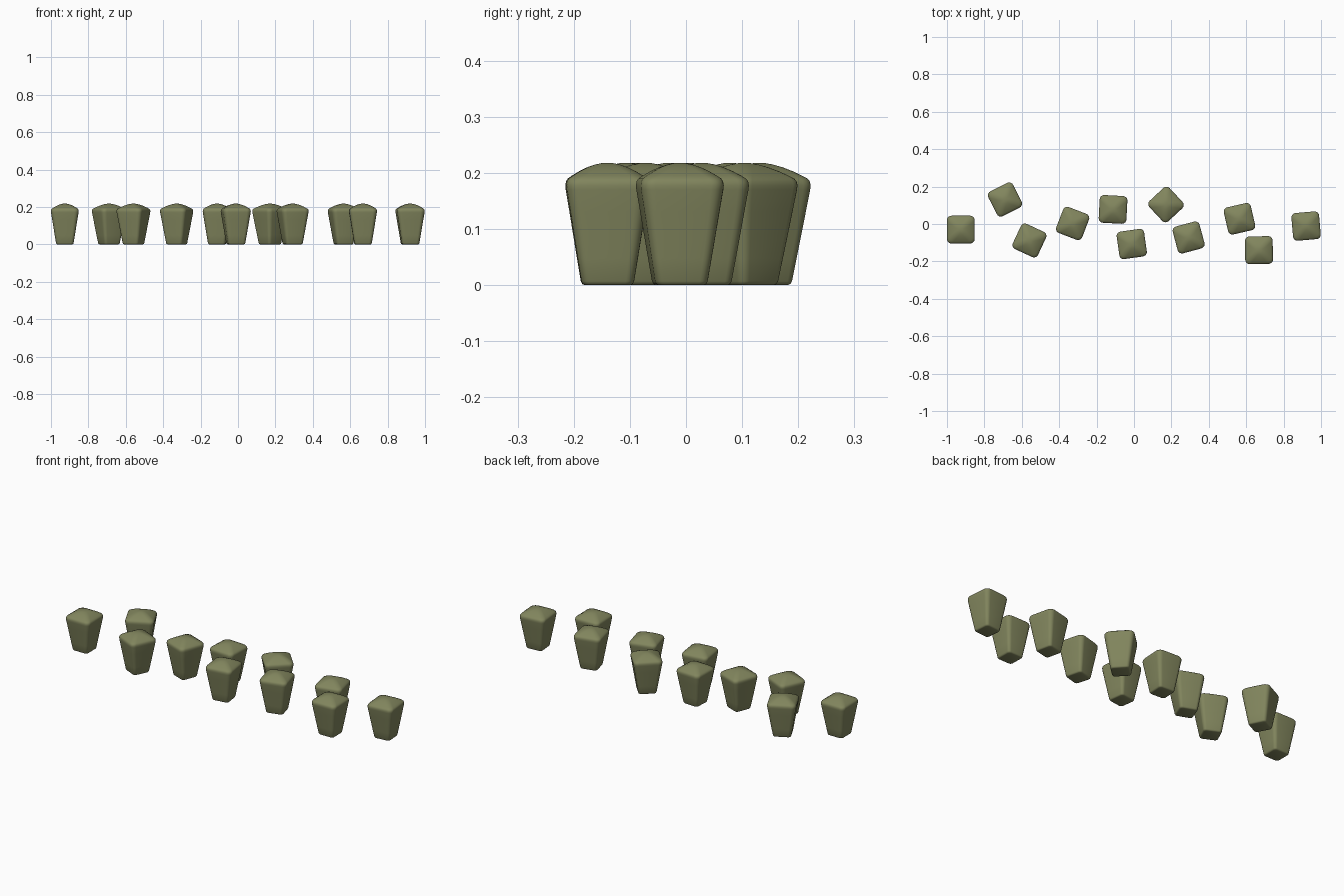
import bpy, bmesh, math

if "Cube" in bpy.data.objects:
    bpy.data.objects.remove(bpy.data.objects["Cube"])

mat = bpy.data.materials.new("mossy olive")
mat.diffuse_color = (0.22, 0.235, 0.11, 1)
mat.use_nodes = True
mat.node_tree.nodes["Principled BSDF"].inputs["Base Color"].default_value = mat.diffuse_color

# Side profile of one block: half width, corner radius, height
PROFILE = [
    (0.040, 0.012, 0.000), (0.0445, 0.014, 0.002), (0.047, 0.015, 0.007),
    (0.0537, 0.017, 0.048), (0.0605, 0.019, 0.090), (0.067, 0.021, 0.131),
    (0.0735, 0.024, 0.170), (0.0742, 0.024, 0.178), (0.073, 0.024, 0.185),
    (0.070, 0.024, 0.190), (0.063, 0.024, 0.195), (0.050, 0.022, 0.203),
    (0.036, 0.020, 0.210), (0.022, 0.016, 0.215), (0.010, 0.009, 0.2175),
]
SEG = 5  # steps round each corner


def ring(half, rad):
    """Points of a rounded square."""
    pts = []
    for q in range(4):
        base = q * math.pi / 2
        cx = (half - rad) * math.copysign(1, math.cos(base + math.pi / 4))
        cy = (half - rad) * math.copysign(1, math.sin(base + math.pi / 4))
        for i in range(SEG + 1):
            a = base + i / SEG * math.pi / 2
            pts.append((cx + rad * math.cos(a), cy + rad * math.sin(a)))
    return pts


# Tapered block with rounded edges and a domed top
bm = bmesh.new()
rings = [[bm.verts.new((x, y, z)) for x, y in ring(h, r)] for h, r, z in PROFILE]
n = len(rings[0])
for lo, hi in zip(rings, rings[1:]):
    for i in range(n):
        j = (i + 1) % n
        bm.faces.new((lo[i], lo[j], hi[j], hi[i]))
bm.faces.new(rings[0][::-1])
bm.faces.new(rings[-1])
for f in bm.faces:
    f.smooth = True
mesh = bpy.data.meshes.new("tapered_block")
bm.to_mesh(mesh)
bm.free()
mesh.materials.append(mat)

# Scattered row: x, y, turn in degrees
PLACES = [
    (-0.926, -0.03, 0), (-0.69, 0.131, 27), (-0.559, -0.088, -25),
    (-0.328, 0.003, -21), (-0.112, 0.078, -3), (-0.012, -0.107, 8),
    (0.171, 0.104, 43), (0.292, -0.072, 15), (0.564, 0.028, 13),
    (0.668, -0.14, 1), (0.92, -0.011, 5),
]
for k, (x, y, deg) in enumerate(PLACES):
    ob = bpy.data.objects.new(f"tapered_block_{k + 1}", mesh)
    ob.location = (x, y, 0)
    ob.rotation_euler.z = math.radians(deg)
    bpy.context.collection.objects.link(ob)
